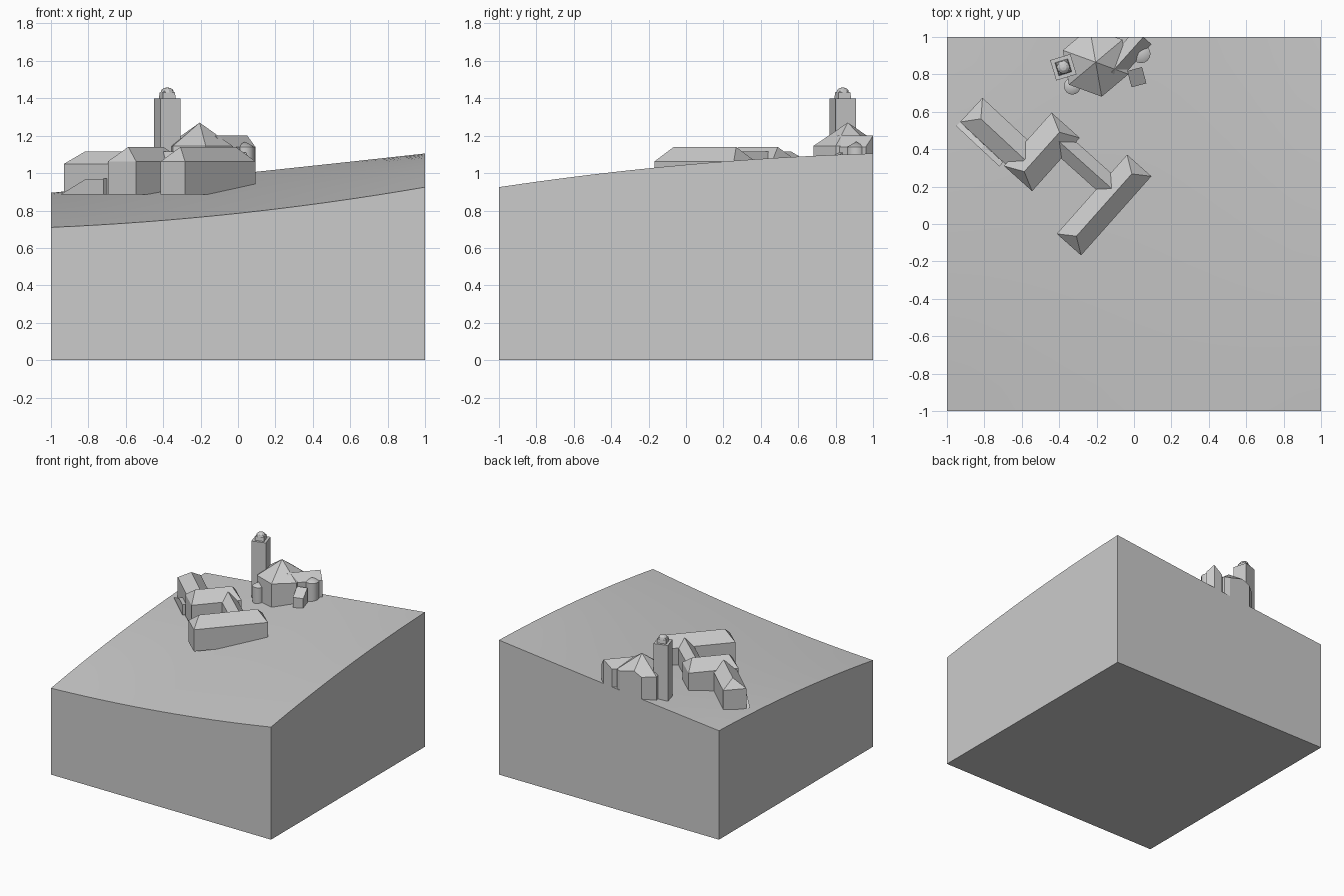
import bpy
import bmesh
import math
from mathutils import Matrix, Vector

old = bpy.data.objects.get("Cube")
if old:
    bpy.data.objects.remove(old, do_unlink=True)

GREY = (0.6, 0.6, 0.6, 1.0)
grey = bpy.data.materials.new("plain grey")
grey.use_nodes = True
grey.diffuse_color = GREY
grey.node_tree.nodes["Principled BSDF"].inputs["Base Color"].default_value = GREY


def finish(name, bm, clip=False, smooth=False):
    """Turn a bmesh into a named object, optionally cut flush with the back."""
    if clip:
        cut = bmesh.ops.bisect_plane(bm, geom=bm.verts[:] + bm.edges[:] + bm.faces[:],
                                     plane_co=(0, 1, 0), plane_no=(0, 1, 0), clear_outer=True)
        rim = [e for e in cut["geom_cut"] if isinstance(e, bmesh.types.BMEdge)]
        bmesh.ops.holes_fill(bm, edges=rim, sides=0)
    bmesh.ops.recalc_face_normals(bm, faces=bm.faces[:])
    mesh = bpy.data.meshes.new(name)
    bm.to_mesh(mesh)
    bm.free()
    mesh.materials.append(grey)
    obj = bpy.data.objects.new(name, mesh)
    bpy.context.collection.objects.link(obj)
    if smooth:
        bpy.ops.object.select_all(action="DESELECT")
        obj.select_set(True)
        bpy.context.view_layer.objects.active = obj
        bpy.ops.object.shade_smooth_by_angle(angle=math.radians(30))
    return obj


def ground_height(x, y):
    t = (y + 1) / 2
    front = 0.785 + 0.1075 * x + 0.0325 * x * x
    back = 0.997 + 0.105 * x + 0.003 * x * x
    swell = (0.015 + 0.015 * x * x) * (1 - y * y)
    return front + (back - front) * t + swell


def house(name, start, end, half, eave, ridge, hips=(0, 0), base=0.885, clip=False):
    """Walls with a pitched roof along start-end; hips pull the ridge ends inward."""
    a, b = Vector(start), Vector(end)
    along = (b - a).normalized()
    side = Vector((-along.y, along.x)) * half
    corners = [a - side, b - side, b + side, a + side]
    bm = bmesh.new()
    low = [bm.verts.new((*c, base)) for c in corners]
    top = [bm.verts.new((*c, eave)) for c in corners]
    r0 = bm.verts.new((*(a + along * hips[0]), ridge))
    r1 = bm.verts.new((*(b - along * hips[1]), ridge))
    bm.faces.new(low)
    for i in range(4):
        j = (i + 1) % 4
        bm.faces.new((low[i], low[j], top[j], top[i]))
    bm.faces.new((top[0], top[1], r1, r0))
    bm.faces.new((top[2], top[3], r0, r1))
    bm.faces.new((top[1], top[2], r1))
    bm.faces.new((top[3], top[0], r0))
    return finish(name, bm, clip)


def stack(name, centre, sides, turn, profile, clip=False, smooth=False):
    """Regular polygon rings of (radius, height); radius 0 closes in a point."""
    bm = bmesh.new()
    prev = None
    for radius, z in profile:
        if radius == 0:
            tip = bm.verts.new((*centre, z))
            for i in range(sides):
                bm.faces.new((prev[i], prev[(i + 1) % sides], tip))
            prev = None
            continue
        ring = []
        for i in range(sides):
            a = math.radians(turn) + math.tau * i / sides
            ring.append(bm.verts.new((centre[0] + radius * math.cos(a),
                                      centre[1] + radius * math.sin(a), z)))
        if prev is None:
            bm.faces.new(ring)
        else:
            for i in range(sides):
                j = (i + 1) % sides
                bm.faces.new((prev[i], prev[j], ring[j], ring[i]))
        prev = ring
    if prev:
        bm.faces.new(prev)
    return finish(name, bm, clip, smooth)


# Hillside block: a curved top with straight sides and a flat base
bm = bmesh.new()
bmesh.ops.create_grid(bm, x_segments=16, y_segments=16, size=1)
for v in bm.verts:
    v.co.z = ground_height(v.co.x, v.co.y)
rim = [e for e in bm.edges if e.is_boundary]
skirt = bmesh.ops.extrude_edge_only(bm, edges=rim)["geom"]
for v in skirt:
    if isinstance(v, bmesh.types.BMVert):
        v.co.z = 0
bmesh.ops.holes_fill(bm, edges=[e for e in bm.edges if e.is_boundary], sides=0)
finish("hillside", bm, smooth=True)

# Farm houses
house("front_house", (-0.348, -0.11), (0.028, 0.313), 0.087, 1.063, 1.14, (0.06, 0.06))
house("middle_house", (-0.62, 0.243), (-0.365, 0.528), 0.101, 1.063, 1.14, (0.05, 0.05))
house("rear_house", (-0.87, 0.61), (-0.585, 0.345), 0.088, 1.05, 1.115, (0.07, 0))
house("link_house", (-0.43, 0.467), (-0.10, 0.172), 0.06, 1.06, 1.115)

# Ramp wall along the rear house
bm = bmesh.new()
outward = Vector((-0.02, -0.022, 0))
sheet = [bm.verts.new(p) for p in ((-0.93, 0.545, 0.885), (-0.7, 0.33, 0.885),
                                   (-0.7, 0.33, 0.97), (-0.8, 0.423, 0.965))]
face = bm.faces.new(sheet)
moved = bmesh.ops.extrude_face_region(bm, geom=[face])["geom"]
bmesh.ops.translate(bm, vec=outward, verts=[g for g in moved if isinstance(g, bmesh.types.BMVert)])
finish("ramp_wall", bm)

# Church: six-sided hall, side wing, turrets and porch
stack("church_hall", (-0.205, 0.865), 6, -80, [(0.187, 0.88), (0.187, 1.145), (0, 1.27)], clip=True)
house("church_wing", (-0.12, 0.81), (0.05, 1.0), 0.058, 1.14, 1.2, base=0.9, clip=True)
stack("small_turret", (-0.33, 0.737), 16, 0, [(0.045, 0.88), (0.045, 1.07), (0, 1.1)], smooth=True)
stack("side_turret", (0.038, 0.91), 16, 0, [(0.05, 0.92), (0.05, 1.14), (0, 1.168)], smooth=True)

bm = bmesh.new()
bmesh.ops.create_cube(bm, size=1)
for v in bm.verts:
    if v.co.z > 0:
        v.co.z = 1.11 if v.co.y > 0 else 1.06
    else:
        v.co.z = 0.93
    v.co.x *= 0.082
    v.co.y *= 0.09
bmesh.ops.transform(bm, verts=bm.verts[:], matrix=Matrix.Translation((0.015, 0.785, 0))
                    @ Matrix.Rotation(math.radians(15), 4, "Z"))
finish("church_porch", bm)

# Bell tower with lantern and cap
TOWER = (-0.378, 0.838)
stack("bell_tower", TOWER, 4, 62, [(0.08, 0.85), (0.08, 1.4)])
stack("tower_lantern", TOWER, 4, 62, [(0.052, 1.395), (0.046, 1.43), (0.034, 1.438)])
stack("tower_cap", TOWER, 10, 0, [(0.036, 1.43), (0.031, 1.445), (0.018, 1.455), (0, 1.458)])
